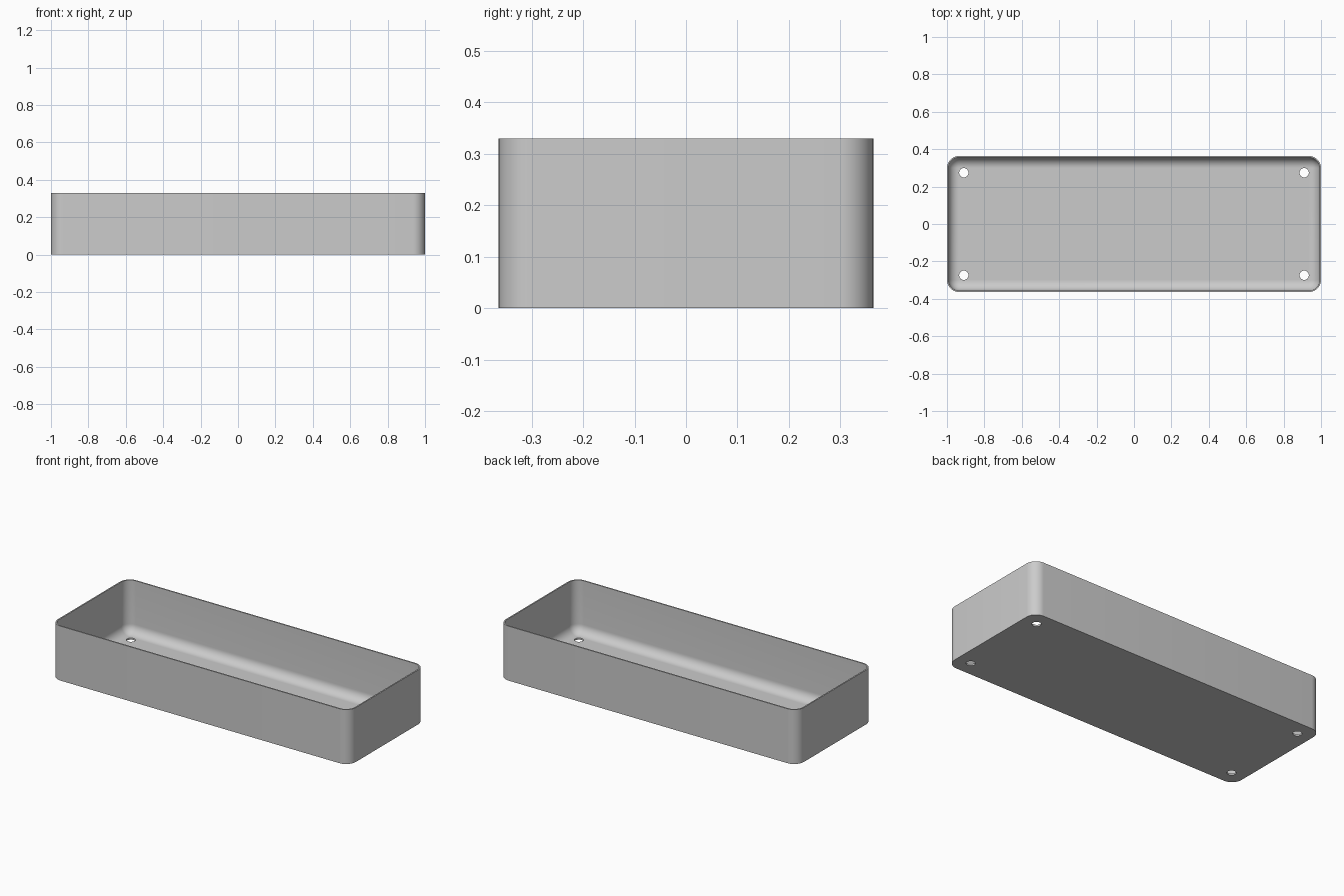
import bpy, bmesh, math

cube = bpy.data.objects.get("Cube")
if cube:
    bpy.data.objects.remove(cube, do_unlink=True)

HALF_X, HALF_Y, HEIGHT = 1.0, 0.364, 0.33
CORNER, WALL, FLOOR, FILLET = 0.065, 0.008, 0.01, 0.055
HOLE_X, HOLE_Y, HOLE_R = 0.91, 0.274, 0.025
STEPS = 10

grey = bpy.data.materials.new("light grey")
grey.use_nodes = True
colour = (0.6, 0.6, 0.6, 1)
grey.diffuse_color = colour
grey.node_tree.nodes["Principled BSDF"].inputs["Base Color"].default_value = colour

bm = bmesh.new()


def rounded_ring(inset, z):
    """Rounded rectangle of vertices, moved inwards by inset."""
    radius = CORNER - inset
    ring = []
    for k, (sx, sy) in enumerate([(1, 1), (-1, 1), (-1, -1), (1, -1)]):
        for i in range(STEPS + 1):
            a = (k + i / STEPS) * math.pi / 2
            ring.append(bm.verts.new((sx * (HALF_X - CORNER) + radius * math.cos(a),
                                      sy * (HALF_Y - CORNER) + radius * math.sin(a), z)))
    return ring


def circle_ring(x, y, z, count=24):
    return [bm.verts.new((x + HOLE_R * math.cos(math.tau * i / count),
                          y + HOLE_R * math.sin(math.tau * i / count), z))
            for i in range(count)]


def bridge(a, b):
    n = len(a)
    for i in range(n):
        j = (i + 1) % n
        bm.faces.new((a[i], a[j], b[j], b[i]))


def fill(rings):
    """Flat face bounded by the first ring, with the others as holes."""
    edges = []
    for ring in rings:
        for v, w in zip(ring, ring[1:] + ring[:1]):
            edges.append(bm.edges.get((v, w)) or bm.edges.new((v, w)))
    bmesh.ops.triangle_fill(bm, edges=edges, use_beauty=True)


# Outer wall, rim, inner wall and rounded floor edge
profile = [(0, 0), (0, HEIGHT), (WALL, HEIGHT)]
for i in range(STEPS + 1):
    a = i / STEPS * math.pi / 2
    profile.append((WALL + FILLET * (1 - math.cos(a)),
                    FLOOR + FILLET * (1 - math.sin(a))))
rings = [rounded_ring(*p) for p in profile]
for lower, upper in zip(rings, rings[1:]):
    bridge(lower, upper)

# Four screw holes through the floor
under, above = [], []
for sx in (-1, 1):
    for sy in (-1, 1):
        low = circle_ring(sx * HOLE_X, sy * HOLE_Y, 0)
        high = circle_ring(sx * HOLE_X, sy * HOLE_Y, FLOOR)
        bridge(high, low)
        under.append(low)
        above.append(high)

# Underside and inside floor
fill([rings[0]] + under)
fill([rings[-1]] + above)
bmesh.ops.recalc_face_normals(bm, faces=bm.faces[:])

mesh = bpy.data.meshes.new("tray")
bm.to_mesh(mesh)
bm.free()
mesh.materials.append(grey)
tray = bpy.data.objects.new("tray", mesh)
bpy.context.collection.objects.link(tray)
bpy.ops.object.select_all(action="DESELECT")
tray.select_set(True)
bpy.context.view_layer.objects.active = tray
bpy.ops.object.shade_smooth_by_angle(angle=math.radians(35))
